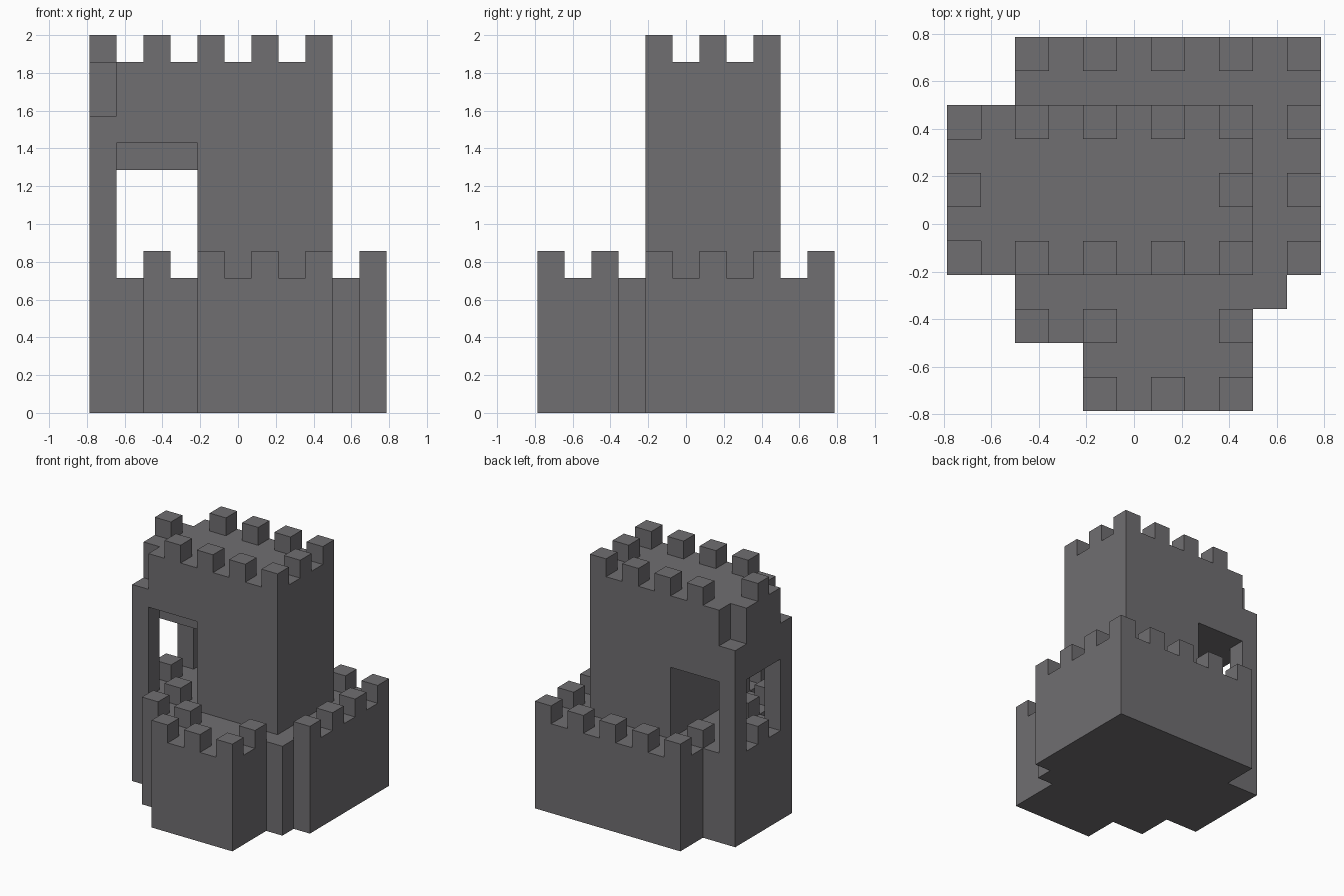
import bpy
import bmesh
import math
from mathutils import Vector

UNIT = 2 / 14            # one stone block
HALF = 11 / 2            # half the footprint in blocks

old = bpy.data.objects.get("Cube")
if old:
    bpy.data.objects.remove(old, do_unlink=True)

stone = bpy.data.materials.new("dark grey stone")
stone.use_nodes = True
COLOUR = (0.162, 0.156, 0.165, 1)
stone.diffuse_color = COLOUR
stone.node_tree.nodes["Principled BSDF"].inputs["Base Color"].default_value = COLOUR


def box(x0, x1, y0, y1, z0, z1):
    """All blocks inside a box, counted from the front left bottom corner."""
    return {(x, y, z) for x in range(x0, x1) for y in range(y0, y1) for z in range(z0, z1)}


def merlons(level, places):
    return {(x, y, level) for x, y in places}


# Stepped lower keep
keep = box(2, 11, 4, 11, 0, 5) | box(2, 10, 3, 4, 0, 5)
keep |= box(2, 9, 2, 3, 0, 5) | box(4, 9, 0, 2, 0, 5)

# Tall tower, with an open room on one side and clipped corners
tower = box(0, 9, 4, 9, 0, 13) - keep
tower -= box(1, 4, 4, 9, 5, 9)       # room, open front and back
tower -= box(1, 4, 4, 5, 9, 10)      # taller front arch
tower -= box(0, 1, 5, 8, 5, 9)       # side window
for y in (4, 8):
    tower -= box(0, 1, y, y + 1, 11, 13)

# Battlements
evens = range(2, 10, 2)
keep_merlons = merlons(5, [(x, 10) for x in range(2, 11, 2)]
                       + [(10, y) for y in (4, 6, 8)]
                       + [(x, 0) for x in (4, 6, 8)]
                       + [(x, 2) for x in (2, 4, 8)])
room_merlons = merlons(5, [(2, 4), (2, 8), (0, 6)])
tower_merlons = merlons(13, [(x, y) for x in evens for y in (4, 8)] + [(8, 6), (0, 6)])

parts = {
    "lower_keep": keep,
    "tower": tower,
    "keep_battlements": keep_merlons,
    "window_battlements": room_merlons,
    "tower_battlements": tower_merlons,
}
solid = set().union(*parts.values())


def build(name, cells):
    """Skin the blocks of one part, leaving out faces hidden by other blocks."""
    bm = bmesh.new()
    verts = {}

    def corner(p):
        key = tuple(round(c) for c in p)
        if key not in verts:
            verts[key] = bm.verts.new(((key[0] - HALF) * UNIT, (key[1] - HALF) * UNIT, key[2] * UNIT))
        return verts[key]

    for cell in sorted(cells):
        for axis in range(3):
            for side in (0, 1):
                step = Vector((0, 0, 0))
                step[axis] = 2 * side - 1
                if tuple(round(c) for c in Vector(cell) + step) in solid:
                    continue
                u, v = Vector((0, 0, 0)), Vector((0, 0, 0))
                u[(axis + 1) % 3] = 1
                v[(axis + 2) % 3] = 1
                start = Vector(cell)
                start[axis] += side
                loop = [start, start + u, start + u + v, start + v]
                bm.faces.new([corner(p) for p in (loop if side else loop[::-1])])
    # Merge coplanar block faces into large flat walls
    bmesh.ops.dissolve_limit(bm, angle_limit=math.radians(1), verts=bm.verts[:], edges=bm.edges[:])
    mesh = bpy.data.meshes.new(name)
    bm.to_mesh(mesh)
    bm.free()
    mesh.materials.append(stone)
    bpy.context.collection.objects.link(bpy.data.objects.new(name, mesh))


for part_name, part_cells in parts.items():
    build(part_name, part_cells)
